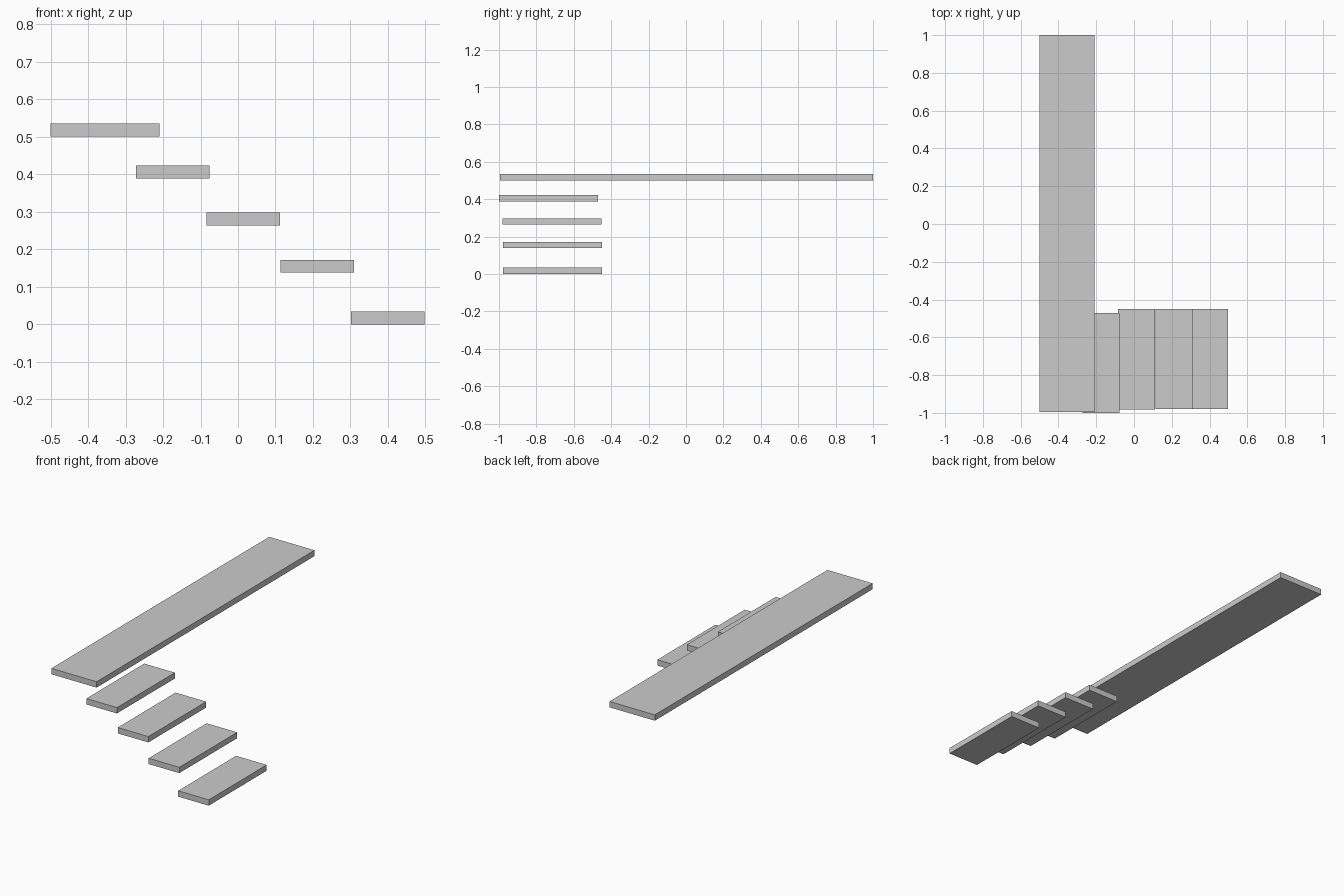
import bpy

if "Cube" in bpy.data.objects:
    bpy.data.objects.remove(bpy.data.objects["Cube"])


def slab(name, x, y, z, size):
    """Box given by its minimum corner and its size."""
    bpy.ops.mesh.primitive_cube_add(size=1)
    ob = bpy.context.object
    ob.name = name
    ob.scale = size
    ob.location = [lo + s / 2 for lo, s in zip((x, y, z), size)]
    bpy.ops.object.transform_apply(location=True, rotation=False, scale=True)
    return ob


THICK = 0.034

# Long upper landing
slab("landing", -0.50, -0.995, 0.501, (0.29, 1.995, THICK))

# Floating treads, from the ground up: minimum corner of each
treads = [
    (0.302, -0.979, 0.0),
    (0.113, -0.979, 0.138),
    (-0.084, -0.981, 0.264),
    (-0.272, -1.0, 0.389),
]
for i, (x, y, z) in enumerate(treads, 1):
    slab(f"tread_{i}", x, y, z, (0.196, 0.53, THICK))
